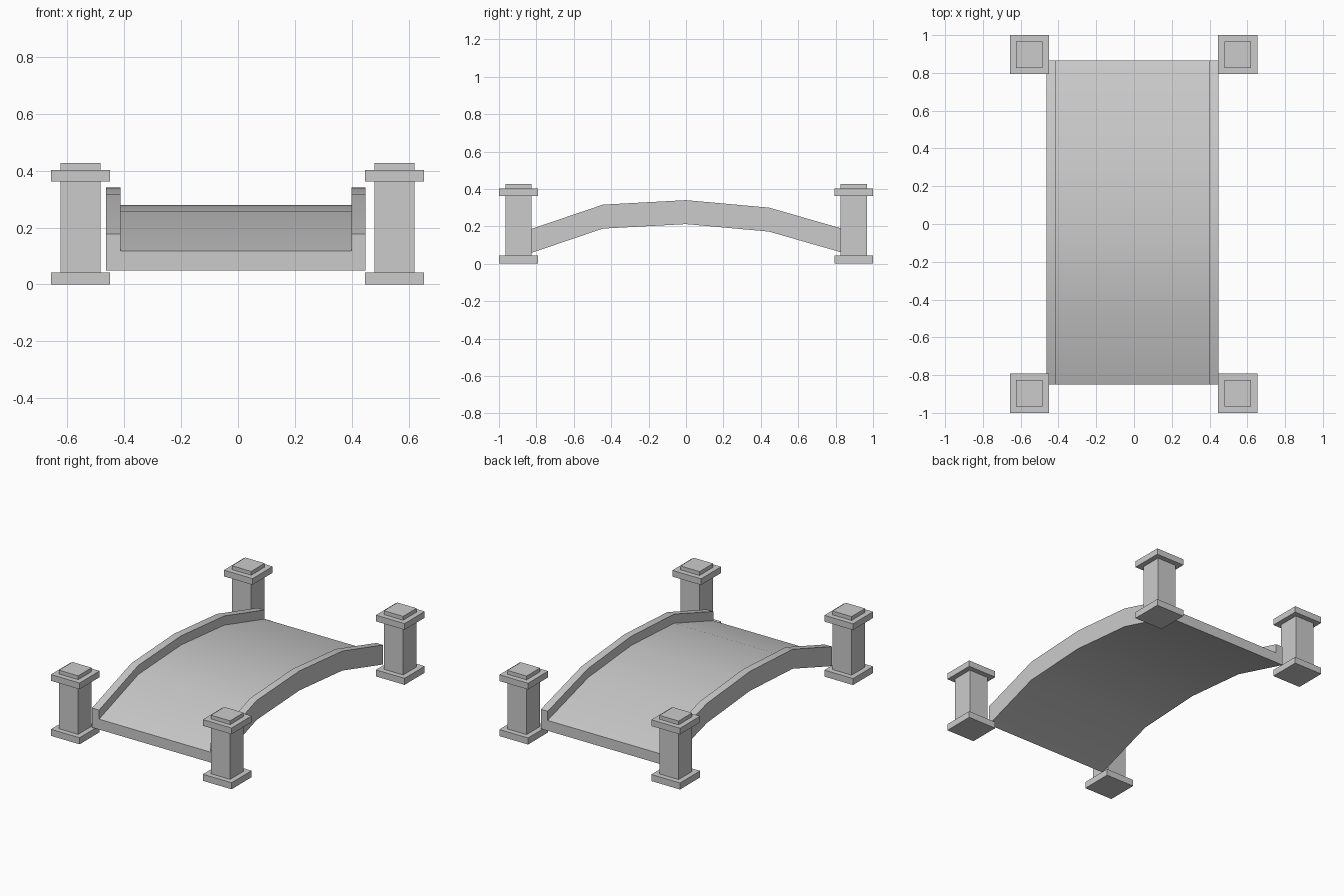
import bpy, bmesh, math

if "Cube" in bpy.data.objects:
    bpy.data.objects.remove(bpy.data.objects["Cube"])


def smooth(ob):
    bpy.ops.object.select_all(action='DESELECT')
    ob.select_set(True)
    bpy.context.view_layer.objects.active = ob
    bpy.ops.object.shade_smooth_by_angle(angle=math.radians(30))


def make_object(name, bm):
    bmesh.ops.recalc_face_normals(bm, faces=bm.faces)
    mesh = bpy.data.meshes.new(name)
    bm.to_mesh(mesh)
    bm.free()
    ob = bpy.data.objects.new(name, mesh)
    bpy.context.collection.objects.link(ob)
    return ob


def add_box(bm, x, y, half, z0, z1):
    verts = bmesh.ops.create_cube(bm, size=1)['verts']
    for v in verts:
        v.co.x = x + v.co.x * 2 * half
        v.co.y = y + v.co.y * 2 * half
        v.co.z = z0 + (v.co.z + 0.5) * (z1 - z0)


# Arched deck with raised kerbs: U-shaped section swept along the arch
arch = [(-0.851, 0.05), (-0.444, 0.188), (0, 0.212), (0.444, 0.172), (0.865, 0.051)]
section = [(-0.463, 0), (-0.463, 0.128), (-0.412, 0.128), (-0.412, 0.068),
           (0.398, 0.068), (0.398, 0.128), (0.447, 0.128), (0.447, 0)]
bm = bmesh.new()
rings = [[bm.verts.new((x, y, z + h)) for x, h in section] for y, z in arch]
n = len(section)
for a, b in zip(rings, rings[1:]):
    # bottom split at the kerb lines is unnecessary: one quad per side
    for i in range(n):
        j = (i + 1) % n
        bm.faces.new((a[i], a[j], b[j], b[i]))
for ring in (rings[0], rings[-1]):
    bm.faces.new(ring)
smooth(make_object("arched_deck", bm))

# Four square corner posts: base, shaft, cap and top block
for side, x in (("left", -0.5535), ("right", 0.5495)):
    for end, y in (("front", -0.896), ("back", 0.897)):
        bm = bmesh.new()
        add_box(bm, x, y, 0.104, 0, 0.043)
        add_box(bm, x, y, 0.07, 0.043, 0.361)
        add_box(bm, x, y, 0.104, 0.361, 0.402)
        add_box(bm, x, y, 0.07, 0.402, 0.427)
        make_object(f"{end}_{side}_post", bm)
